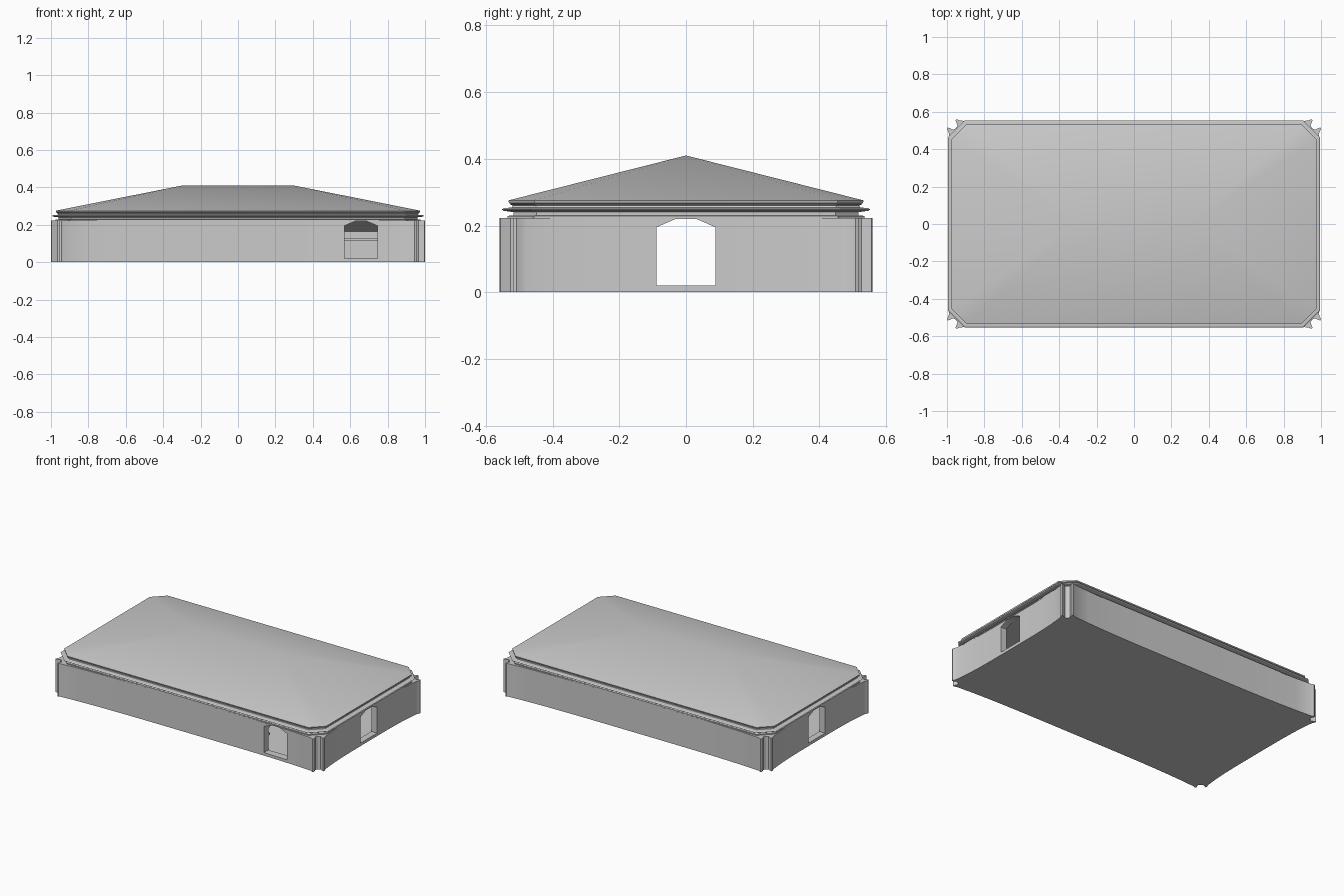
import bpy, bmesh
from mathutils import Matrix

if "Cube" in bpy.data.objects:
    bpy.data.objects.remove(bpy.data.objects["Cube"])


def finish(name, bm):
    bmesh.ops.recalc_face_normals(bm, faces=bm.faces)
    me = bpy.data.meshes.new(name)
    bm.to_mesh(me)
    bm.free()
    ob = bpy.data.objects.new(name, me)
    bpy.context.collection.objects.link(ob)
    return ob


def prism(name, pts, depth, matrix=Matrix()):
    """Extrude a 2D outline along local z, then place it."""
    bm = bmesh.new()
    f = bm.faces.new([bm.verts.new((x, y, 0)) for x, y in pts])
    r = bmesh.ops.extrude_face_region(bm, geom=[f])
    vs = [v for v in r["geom"] if isinstance(v, bmesh.types.BMVert)]
    bmesh.ops.translate(bm, verts=vs, vec=(0, 0, depth))
    bm.transform(matrix)
    return finish(name, bm)


def cut(ob, cutters):
    for c in cutters:
        m = ob.modifiers.new("cut", "BOOLEAN")
        m.operation, m.solver, m.object = "DIFFERENCE", "EXACT", c
        bpy.context.view_layer.objects.active = ob
        bpy.ops.object.modifier_apply(modifier=m.name)


def smooth(ob, angle):
    bpy.ops.object.select_all(action="DESELECT")
    ob.select_set(True)
    bpy.context.view_layer.objects.active = ob
    bpy.ops.object.shade_smooth_by_angle(angle=angle)


# Wall outline: one quarter, gently concave walls flaring into corner fins
N = 8
quarter = []
for i in range(N + 1):
    t = i / N
    quarter.append((0.932 * t, 0.535 + 0.018 * t ** 4))
quarter += [(0.945, 0.56), (0.955, 0.556), (0.944, 0.526), (0.952, 0.512),
            (0.966, 0.504), (0.996, 0.517), (1.0, 0.508), (0.992, 0.492)]
for i in range(N, -1, -1):
    t = i / N
    quarter.append((0.973 + 0.016 * t ** 4, 0.48 * t))
right = quarter + [(x, -y) for x, y in quarter[-2::-1]]
outline = right + [(-x, y) for x, y in right[-2:0:-1]]
walls = prism("walls", outline, 0.222)

# Cutters: hollow interior and chamfer-topped doorways
hall = prism("hall_cutter", [(-0.93, -0.49), (0.93, -0.49), (0.93, 0.49), (-0.93, 0.49)],
             0.4, Matrix.Translation((0, 0, 0.015)))
door = [(-0.088, 0.02), (0.088, 0.02), (0.088, 0.195), (0.03, 0.22), (-0.03, 0.22), (-0.088, 0.195)]
along_x = Matrix(((0, 0, 1, -1.1), (1, 0, 0, 0), (0, 1, 0, 0), (0, 0, 0, 1)))
cutters = [prism("end_door_cutter", door, 2.2, along_x)]
for s in (-1, 1):
    along_y = Matrix(((1, 0, 0, -s * 0.657), (0, 0, s, s * 0.2), (0, 1, 0, 0), (0, 0, 0, 1)))
    cutters.append(prism("side_door_cutter", door, 0.5, along_y))
cut(walls, [hall] + cutters)
smooth(walls, 0.5)

# Interior sloped eaves and rail along both long walls
for s, side in ((-1, "front"), (1, "back")):
    m = Matrix(((0, 0, 1, -0.93), (s, 0, 0, 0), (0, 1, 0, 0), (0, 0, 0, 1)))
    eave = prism(side + "_inner_eave", [(0.492, 0.165), (0.492, 0.222), (0.3, 0.222)], 1.86, m)
    rail = prism(side + "_inner_rail", [(0.492, 0.115), (0.492, 0.13), (0.475, 0.13), (0.475, 0.115)], 1.86, m)
    cut(eave, cutters[1:])
    cut(rail, cutters[1:])
for c in [hall] + cutters:
    bpy.data.objects.remove(c)


def octagon(bm, d, z):
    """Chamfered rectangle ring, inset by d."""
    x, y, c = 0.995 - d, 0.553 - d, 0.09 - 0.586 * d
    p = [(x - c, y), (x, y - c), (x, c - y), (x - c, -y),
         (c - x, -y), (-x, c - y), (-x, y - c), (c - x, y)]
    return [bm.verts.new((a, b, z)) for a, b in p]


def loft(bm, profile):
    rings = [octagon(bm, d, z) for d, z in profile]
    for a, b in zip(rings, rings[1:]):
        for i in range(8):
            j = (i + 1) % 8
            bm.faces.new((a[i], a[j], b[j], b[i]))
    bm.faces.new(rings[0])
    return rings[-1]


# Stepped cornice
bm = bmesh.new()
top = loft(bm, [(0.018, 0.222), (0.018, 0.229), (0.036, 0.23), (0.036, 0.240),
                (0.006, 0.244), (0.0, 0.248), (0.006, 0.252), (0.03, 0.254),
                (0.034, 0.260), (0.022, 0.263)])
bm.faces.new(top)
finish("cornice", bm)

# Hipped roof with short ridge
bm = bmesh.new()
r = loft(bm, [(0.03, 0.263), (0.022, 0.268), (0.020, 0.275), (0.027, 0.277)])
a, b = bm.verts.new((0.3, 0, 0.41)), bm.verts.new((-0.3, 0, 0.41))
for i, apex in ((0, a), (1, a), (2, a), (4, b), (5, b), (6, b)):
    bm.faces.new((r[i], r[i + 1], apex))
bm.faces.new((r[3], r[4], b, a))
bm.faces.new((r[7], r[0], a, b))
smooth(finish("roof", bm), 0.6)
